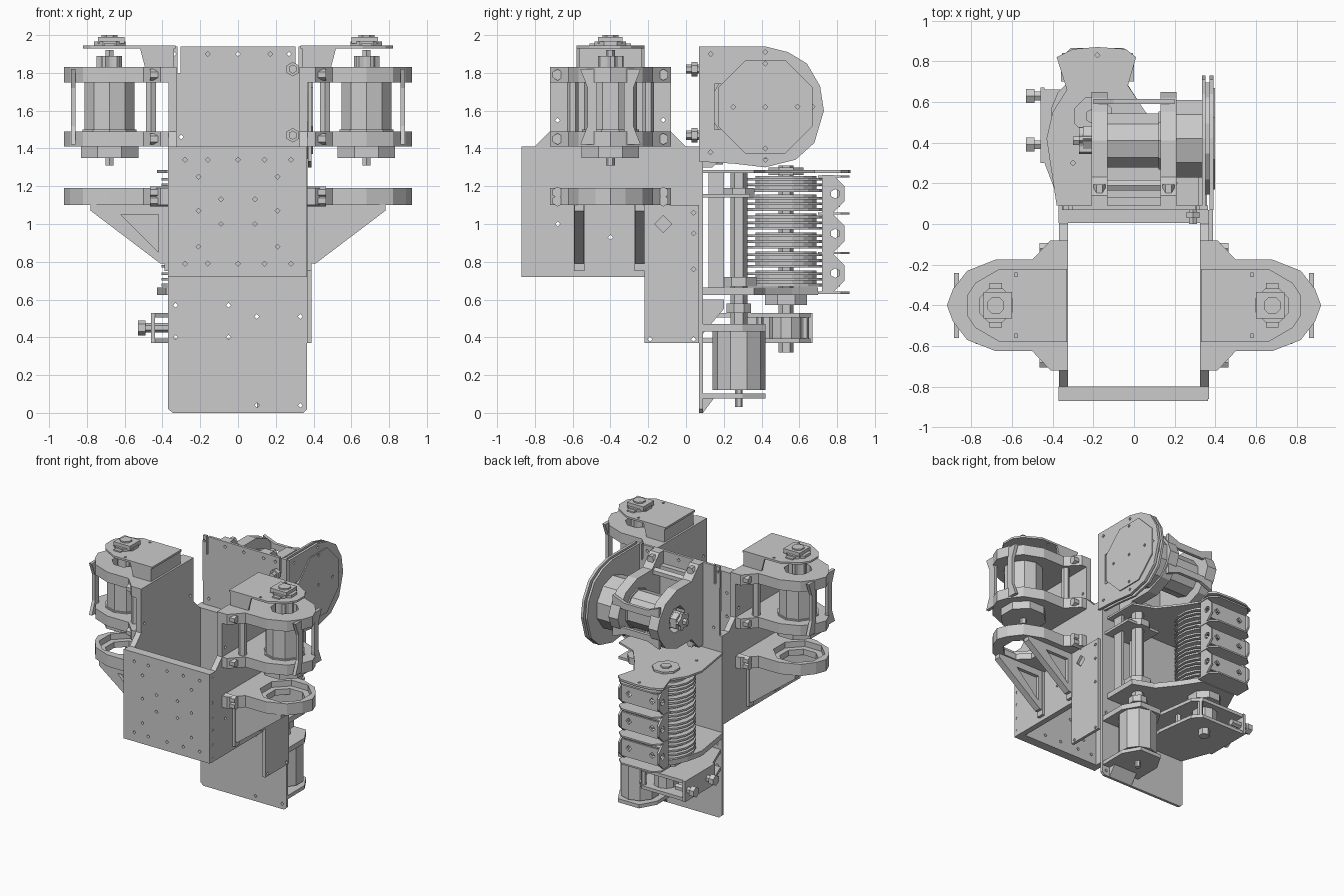
import bpy, bmesh, math
from mathutils import Matrix

if "Cube" in bpy.data.objects:
    bpy.data.objects.remove(bpy.data.objects["Cube"])


def frame(u, v, w, o=(0, 0, 0)):
    m = Matrix((u, v, w)).transposed().to_4x4()
    m.translation = o
    return m


# Drawing frames: outlines lie in (y,z), (x,z) or (x,y), thickness along the named axis
EX, EY, EZ = (1, 0, 0), (0, 1, 0), (0, 0, 1)
X, Y, Z = frame(EY, EZ, EX), frame(EX, EZ, EY), frame(EX, EY, EZ)


def slab(name, outline, lo, hi, m=Z, holes=()):
    """Flat part: filled outline with holes, thick from lo to hi."""
    cu = bpy.data.curves.new(name, 'CURVE')
    cu.dimensions, cu.fill_mode, cu.extrude = '2D', 'BOTH', (hi - lo) / 2
    for loop in [outline, *holes]:
        sp = cu.splines.new('POLY')
        sp.points.add(len(loop) - 1)
        for p, c in zip(sp.points, loop):
            p.co = (c[0], c[1], 0, 1)
        sp.use_cyclic_u = True
    tmp = bpy.data.objects.new(name, cu)
    bpy.context.collection.objects.link(tmp)
    me = bpy.data.meshes.new_from_object(tmp.evaluated_get(bpy.context.evaluated_depsgraph_get()))
    bpy.data.objects.remove(tmp)
    bpy.data.curves.remove(cu)
    me.transform(m @ Matrix.Translation((0, 0, (lo + hi) / 2)))
    bm = bmesh.new()
    bm.from_mesh(me)
    bmesh.ops.remove_doubles(bm, verts=bm.verts, dist=1e-5)
    bmesh.ops.recalc_face_normals(bm, faces=bm.faces)
    bm.to_mesh(me)
    bm.free()
    for p in me.polygons:
        p.use_smooth = False
    ob = bpy.data.objects.new(name, me)
    bpy.context.collection.objects.link(ob)
    return ob


def ngon(u, v, r, n=8, turn=0.5):
    return [(u + r * math.cos(2 * math.pi * (i + turn) / n),
             v + r * math.sin(2 * math.pi * (i + turn) / n)) for i in range(n)]


def rect(u0, u1, v0, v1):
    return [(u0, v0), (u1, v0), (u1, v1), (u0, v1)]


def drill(points, r=0.013):
    return [ngon(u, v, r, 4, 0) for u, v in points]


def mirror_v(half):
    return half + [(u, -v) for u, v in reversed(half) if abs(v) > 1e-6]


# Shared mounting plate outline: depth from the wall, width about the centre line
MOUNT = mirror_v([(0, .32), (.05, .32), (.14, .225), (.32, .225), (.46, .17), (.53, .08), (.56, 0)])
GEAR = [(r * math.cos(i * math.pi / 10), r * math.sin(i * math.pi / 10))
        for i in range(20) for r in [.068 if i % 4 < 2 else .05]]


def mount_plate(name, lo, hi, m, holes=()):
    slab(name, MOUNT, lo, hi, m, holes)
    for w in (-.28, .28):
        side = frame(m.col[1].xyz, m.col[2].xyz, m.col[0].xyz, m.translation)
        slab(name + "_bolt", ngon(w, (lo + hi) / 2, .03, 6), .0, .105, side)


def motor_module(name, m, hat):
    """Two mounting plates with a motor, posts, pinion and sensor; local axis runs along m's third column."""
    c = .32
    mount_plate(name + "_lower_plate", -.21, -.13, m)
    mount_plate(name + "_upper_plate", .13, .21, m, [ngon(c, 0, .1)])
    slab(name + "_motor_can", ngon(c, 0, .14, 10), -.16, .14, m)
    slab(name + "_motor_band", ngon(c, 0, .15, 10), -.16, -.12, m)
    slab(name + "_boss", ngon(c, 0, .165), -.27, -.2, m)
    slab(name + "_shaft", ngon(c, 0, .024, 6), -.31, .3, m)
    slab(name + "_pinion", [(u + c, v) for u, v in GEAR], .16, .27, m)
    for w in (-.2, .2):
        slab(name + "_post", ngon(.1, w, .03, 6), -.14, .14, m)
    # outer strap, narrow in the middle
    strap = frame(m.col[1].xyz, m.col[2].xyz, m.col[0].xyz, m.translation)
    for w in (-.12, .12):
        slab(name + "_strap", [(w - .04, -.2), (w + .04, -.2), (w * .8 + .025, -.1),
             (w * .8 + .025, .1), (w + .04, .2), (w - .04, .2), (w * .8 - .025, .1),
             (w * .8 - .025, -.1)], .5, .525, strap)
    if hat:
        top = mirror_v([(-.03, .18), (.12, .18), (.3, .18), (.42, .11), (.46, .05)])
        slab(name + "_hat_top", top, .31, .325, m, [ngon(.22, .15, .012, 4), ngon(.22, -.15, .012, 4)])
        slab(name + "_hat_wall", rect(-.18, .18, .2, .315), -.02, .01, strap)
        web = frame(m.col[0].xyz, m.col[2].xyz, m.col[1].xyz, m.translation)
        for w in (-.18, .165):
            slab(name + "_hat_web", [(-.02, .2), (.13, .2), (.16, .315), (-.02, .315)], w, w + .015, web)
        slab(name + "_sensor_base", ngon(c, 0, .09), .32, .345, m)
        slab(name + "_sensor", rect(c - .08, c + .06, -.065, .065), .335, .37, m)
        slab(name + "_sensor_tab", rect(c - .03, c + .03, -.11, .11), .322, .335, m)
        slab(name + "_sensor_cap", ngon(c, 0, .045), .36, .38, m)


# Open box: front, rear and shaped side walls
grid = [(x, z) for z in (1.34, .79) for x in (-.28, -.16, 0, .14, .28)]
grid += [(x, z) for z in (1.25, 1.07, .88) for x in (-.21, .21)]
grid += [(x, z) for z in (1.13, 1.0) for x in (-.09, .09)]
slab("box_front_wall", rect(-.37, .365, .72, 1.41), -.87, -.8, Y, drill(grid))
slab("box_rear_wall", rect(-.37, .365, .72, 1.41), .005, .07, Y)
side = [(-.86, .72), (.07, .72), (.07, 1.41), (0, 1.41), (-.08, 1.49), (-.08, 1.83),
        (-.72, 1.83), (-.72, 1.49), (-.8, 1.41), (-.86, 1.41)]
side_holes = [(-.84, z) for z in (.76, .86, .97, 1.07, 1.18, 1.38)] + [(-.4, .93), (-.68, 1.0), (-.12, 1.55), (-.68, 1.55)]
for s in (-1, 1):
    slab("box_side_wall", side, *sorted((s * .325, s * .368)), X, drill(side_holes))

# Left and right motor arms with the open ring plate and gussets below
for s in (-1, 1):
    m = frame((s, 0, 0), EY, EZ, (s * .36, -.4, 1.62))
    motor_module("arm", m, True)
    mount_plate("ring_plate_top", -.475, -.43, m, [ngon(.33, 0, .185)])
    mount_plate("ring_plate_bottom", -.52, -.475, m, [ngon(.33, 0, .14)])
    tri = [(s * .365, .79), (s * .41, .79), (s * .78, 1.07), (s * .78, 1.1), (s * .365, 1.1)]
    pocket = [(s * .42, .85), (s * .62, 1.05), (s * .42, 1.05)]
    for y in (-.565, -.245):
        slab("gusset_rim", tri, y - .025, y + .025, Y, [pocket])
        slab("gusset_web", tri, *sorted((y + s * .0, y - s * .024)), Y)
        slab("gusset_foot", rect(y - .028, y + .028, .75, 1.1), *sorted((s * .365, s * .39)), X)

# Tall back plate with slots, and the side bracket that ties it to the box
holes = [(-.33, .57), (-.05, .57), (.1, .51), (.33, .51), (-.33, .4), (-.05, .4), (.1, .04), (.33, .04)]
holes += [(x, 1.9) for x in (-.34, -.16, 0, .17, .27)] + [(-.3, 1.46)]
slab("back_plate", [(-.345, 0), (.345, 0), (.365, .02), (.365, 1.94), (.32, 1.94), (.32, 1.82), (.305, 1.82),
     (.305, 1.94), (-.305, 1.94), (-.305, 1.8), (-.32, 1.8), (-.32, 1.94), (-.35, 1.94), (-.35, 1.41),
     (-.37, 1.41), (-.37, .02)], .07, .09, Y, drill(holes))
slab("tie_bracket", rect(-.22, .07, .37, 1.1), .366, .388, X,
     [ngon(-.12, 1, .045, 4, 0)] + drill([(.04, .95), (.04, .76), (.04, 1.06), (-.19, .39), (.04, .39)]))
for z in (1.82, 1.47):
    slab("plate_bolt_head", ngon(.29, z, .038, 6), .03, .06, Y)
    slab("plate_bolt", ngon(.29, z, .024, 6), .0, .09, Y)

# Upper rear motor and its big round drive housing
rear = frame(EY, EZ, (-1, 0, 0), (0, .09, 1.62))
motor_module("rear", rear, False)
slab("rear_sensor", ngon(.42, 1.62, .07, 6), -.25, -.2, X)
slab("rear_base", rect(-.13, .13, 1.4, 1.84), .09, .13, Y)
slab("reduction_case", ngon(.42, 1.62, .2, 10), .2, .35, X)
disc = [(.07, 1.33), (.25, 1.32), (.42, 1.3), (.58, 1.34), (.68, 1.43), (.73, 1.6), (.71, 1.73),
        (.64, 1.85), (.54, 1.91), (.42, 1.94), (.07, 1.94)]
small = drill([(.13, 1.38), (.13, 1.9), (.42, 1.91), (.42, 1.34), (.67, 1.62)])
slab("housing_inner", disc, .335, .352, X)
slab("housing_core", ngon(.42, 1.62, .285, 12), .35, .375, X)
slab("housing_outer", disc, .37, .39, X, [rect(.15, .195, 1.5, 1.74)] + small)
slab("housing_cover", ngon(.42, 1.62, .27), .38, .398, X, drill([(.25, 1.62), (.42, 1.62), (.59, 1.62), (.42, 1.85), (.42, 1.4)]))

# Winch drum: six spools on one upright shaft
cx, cy = -.2, .53
for i in range(6):
    z = .67 + i * .1
    slab("spool_core", ngon(cx, cy, .165, 16), z, z + .085, Z)
    for dz in (0, .03, .06):
        slab("spool_flange", ngon(cx, cy, .21, 16), z + dz, z + dz + .014, Z)
slab("drum_shaft", ngon(cx, cy, .04, 6), .32, 1.31)
slab("drum_top_hub", ngon(cx, cy, .1), 1.26, 1.3)
slab("drum_bottom_hub", ngon(cx, cy, .12), .57, .64)

# Drum end plates with lobed ends
lobe = [(-.38, .09), (-.43, .42), (-.4, .55), (-.33, .66), (-.38, .82), (-.3, .86), (-.18, .87), (-.04, .86),
        (.01, .82), (-.03, .68), (.05, .56), (.16, .42), (.32, .36), (.32, .09)]
slab("drum_top_plate", lobe, 1.27, 1.285, Z, drill([(-.18, .83), (-.3, .3), (.2, .2)]))
slab("drum_bottom_plate", lobe[:3] + [(-.33, .7), (-.04, .7)] + lobe[10:], .625, .665)

# Line guides behind the drum in three tiers
for z in (.63, .84, 1.05, 1.245):
    slab("guide_shelf", [(-.36, .7), (0, .7), (0, .82), (-.05, .865), (-.31, .865), (-.36, .82)], z, z + .012)
for z in (.64, .85, 1.06):
    slab("guide_panel", rect(-.34, -.02, z + .03, z + .16), .8, .815, Y, drill([(-.28, z + .1), (-.08, z + .1)], .025))
    for x in (-.355, -.02):
        slab("guide_cheek", [(.72, z), (.78, z), (.84, z + .06), (.84, z + .14), (.78, z + .2), (.72, z + .2)],
             x, x + .015, X, [ngon(.79, z + .1, .025, 6)])
    for dz in (.05, .15):
        slab("guide_roller", ngon(.765, z + dz, .022, 6), -.35, -.01, X)

# Lower upright motor driving the side shaft
mx, my = .2, .28
slab("drive_motor", ngon(mx, my, .14, 10), .12, .44)
slab("drive_motor_tip", ngon(mx, my, .02, 6), .03, .12)
for z, t in ((.075, .028), (.43, .04)):
    slab("drive_motor_mount", [(.04, .08), (.36, .08), (.36, .3), (.29, .42), (.11, .42), (.04, .3)], z, z + t)
slab("drive_motor_heel", [(.08, 0), (.09, 0), (.15, .08), (.08, .08)], .1, .3, X)
slab("drive_shaft", ngon(mx, my, .045, 6), .45, 1.27)
for x in (.13, .27):
    slab("shaft_rail", rect(x - .012, x + .012, .12, .2), .65, 1.27)
for z, r in ((.53, .07), (.67, .1), (1.14, .09)):
    slab("shaft_collar", ngon(mx, my, r), z, z + .05)
slab("shaft_top_bracket", rect(.06, .34, .08, .34), 1.14, 1.16)
slab("mount_rib", [(.09, .42), (.2, .55), (.2, .6), (.09, .6)], .03, .05, X)

# Brake box under the drum, with its left side bolts
for z in (.37, .505):
    slab("brake_plate", [(-.44, .3), (-.36, .09), (-.02, .09), (.02, .3), (-.02, .6), (-.08, .66), (-.44, .66)], z, z + .025)
slab("brake_wheel", ngon(cx, cy, .09, 10), .385, .51)
slab("brake_side", rect(.3, .67, .37, .53), -.46, -.44, X)
for y in (.39, .63):
    slab("side_bolt", ngon(y, .45, .025, 6), -.5, -.36, X)
    slab("side_bolt_head", ngon(y, .45, .04, 6), -.53, -.49, X)
    slab("brake_post", ngon(-.08, y, .02, 6), .38, .52)
